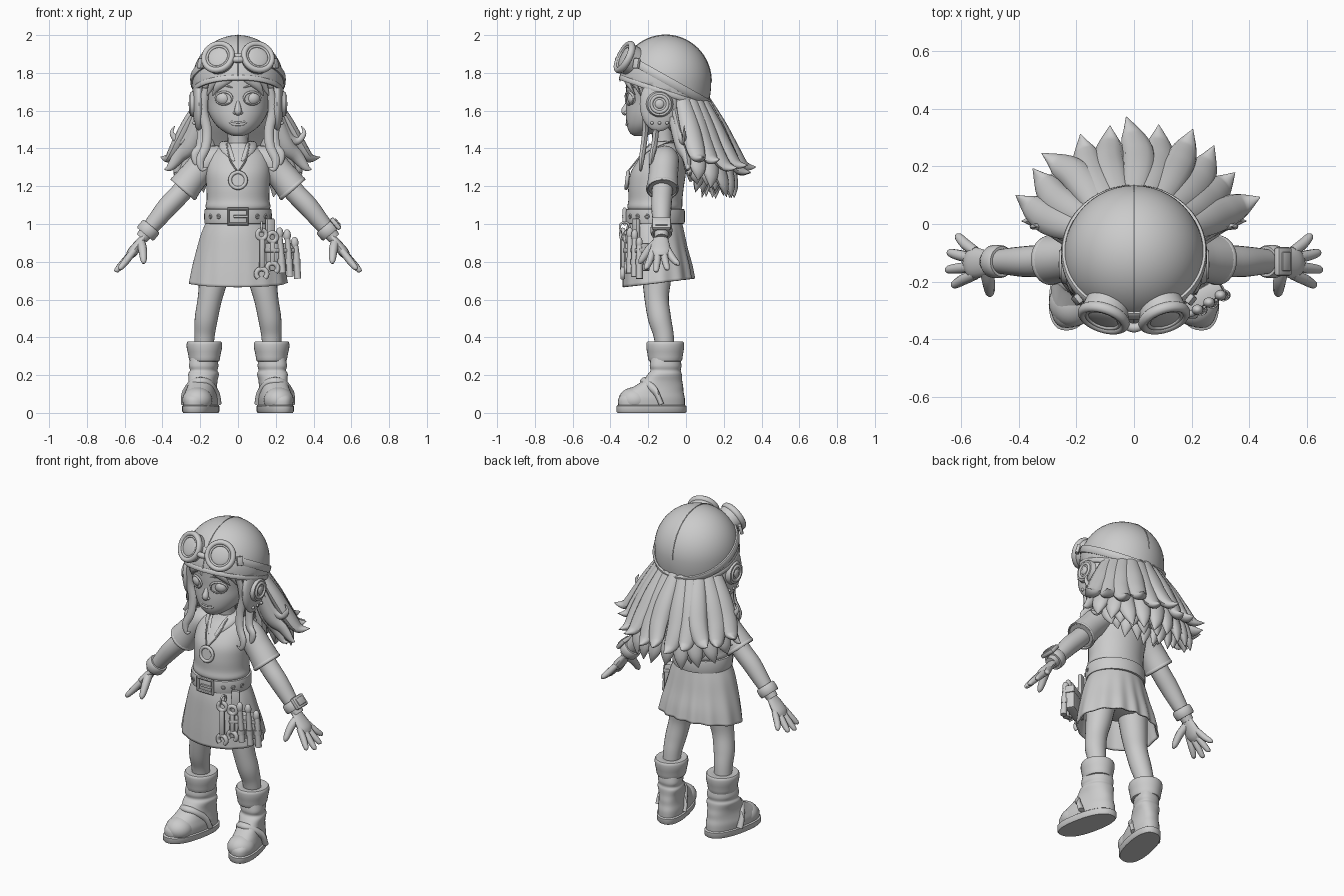
import bpy, bmesh, math, random
from mathutils import Vector, Matrix

random.seed(4)
if "Cube" in bpy.data.objects:
    bpy.data.objects.remove(bpy.data.objects["Cube"])

clay = bpy.data.materials.new("plain_grey")
clay.use_nodes = True
clay.diffuse_color = (.6, .6, .6, 1)
clay.node_tree.nodes["Principled BSDF"].inputs["Base Color"].default_value = (.6, .6, .6, 1)
SIDES = ((1, "left"), (-1, "right"))


# ---- helpers ----
def finish(bm, name, thickness=0):
    bmesh.ops.recalc_face_normals(bm, faces=bm.faces)
    mesh = bpy.data.meshes.new(name)
    bm.to_mesh(mesh)
    bm.free()
    mesh.materials.append(clay)
    mesh.shade_smooth()
    mesh.set_sharp_from_angle(angle=math.radians(42))
    obj = bpy.data.objects.new(name, mesh)
    bpy.context.collection.objects.link(obj)
    if thickness:
        solid = obj.modifiers.new("thickness", "SOLIDIFY")
        solid.thickness = thickness


def spline(points, steps, closed=False):
    n, out = len(points), []
    for i in range(n if closed else n - 1):
        near = [points[(i + k) % n if closed else min(max(i + k, 0), n - 1)] for k in (-1, 0, 1, 2)]
        for j in range(steps):
            t = j / steps
            out.append([(2*q + (r-p)*t + (2*p - 5*q + 4*r - s)*t*t + (3*q - p - 3*r + s)*t**3) / 2
                        for p, q, r, s in zip(*near)])
    return out if closed else out + [list(points[-1])]


def section(count, square):
    for k in range(count):
        a = math.tau * k / count
        c, s = math.cos(a), math.sin(a)
        yield math.copysign(abs(c)**square, c), math.copysign(abs(s)**square, s)


def skin(name, rings, closed=False, caps=True, thickness=0):
    bm = bmesh.new()
    rows = [[bm.verts.new(p) for p in ring] for ring in rings]
    n = len(rows[0])
    for a, b in zip(rows, rows[1:] + rows[:1] if closed else rows[1:]):
        for k in range(n):
            bm.faces.new((a[k], a[(k+1) % n], b[(k+1) % n], b[k]))
    if caps and not closed:
        bm.faces.new(rows[0])
        bm.faces.new(rows[-1])
    finish(bm, name, thickness)


def loft(name, rings, steps=4, count=32, square=1, warp=None, caps=True, thickness=0):
    """Stack of level ellipses given as (z, x, y, radius_x, radius_y)."""
    stack = [[Vector((x + rx*c, y + ry*s, z)) for c, s in section(count, square)]
             for z, x, y, rx, ry in spline(rings, steps)]
    if warp:
        stack = [[warp(p) for p in ring] for ring in stack]
    skin(name, stack, caps=caps, thickness=thickness)


def tube(name, points, flat=1, normal=(0, 1, .01), steps=5, count=10, closed=False, square=1):
    """Swept section along (x, y, z, radius) points; flat scales it along the normal."""
    path = spline(points, steps, closed)
    spots, n, rings = [Vector(p[:3]) for p in path], len(path), []
    for i, p in enumerate(path):
        before = spots[i - 1] if closed or i else spots[i]
        after = spots[(i + 1) % n] if closed else spots[min(i + 1, n - 1)]
        ahead = (after - before).normalized()
        wide = ahead.cross(Vector(normal)).normalized()
        thick = wide.cross(ahead)
        r = max(p[3], .001)
        rings.append([spots[i] + wide*r*c + thick*r*flat*s for c, s in section(count, square)])
    skin(name, rings, closed)


def place(centre, axis=(0, 0, 1)):
    return Matrix.Translation(centre) @ Vector(axis).to_track_quat("Z", "Y").to_matrix().to_4x4()


def hoop(name, centre, axis, radius, r, flat=1, square=1):
    m = place(centre, axis)
    pts = [(*(m @ Vector((radius*c, radius*s, 0))), r) for c, s in section(32, 1)]
    tube(name, pts, flat, axis, 1, 10, True, square)


def disc(name, centre, axis, radius, depth, top=None):
    bm = bmesh.new()
    bmesh.ops.create_cone(bm, cap_ends=True, segments=32, radius1=radius,
                          radius2=top or radius, depth=depth, matrix=place(centre, axis))
    finish(bm, name)


def ball(name, centre, radii, axis=(0, 0, 1)):
    bm = bmesh.new()
    bmesh.ops.create_uvsphere(bm, u_segments=24, v_segments=16, radius=1,
                              matrix=place(centre, axis) @ Matrix.Diagonal((*radii, 1)))
    finish(bm, name)


def box(name, centre, size, axis=(0, -1, 0), bevel=.01):
    bm = bmesh.new()
    bmesh.ops.create_cube(bm, size=1, matrix=place(centre, axis) @ Matrix.Diagonal((*size, 1)))
    bmesh.ops.bevel(bm, geom=bm.edges[:], offset=bevel, segments=2, affect="EDGES", profile=.5)
    finish(bm, name)


# ---- head and face ----
loft("head", [(1.465, 0, -.25, .02, .02), (1.48, 0, -.235, .06, .06), (1.52, 0, -.2, .113, .113),
              (1.58, 0, -.165, .152, .153), (1.65, 0, -.135, .172, .18), (1.72, 0, -.125, .187, .192),
              (1.8, 0, -.12, .19, .19), (1.9, 0, -.12, .12, .12)], count=40)
tube("neck", [(0, -.11, 1.36, .07), (0, -.12, 1.43, .055), (0, -.13, 1.53, .06)], count=20)
tube("nose", [(0, -.304, 1.66, .006), (0, -.314, 1.63, .013), (0, -.324, 1.598, .02), (0, -.315, 1.58, .012)])
for z, r in ((1.537, .005), (1.527, .007)):
    tube("lip", [(-.055, -.301, 1.547, .002), (-.028, -.311, z + .003, r), (0, -.315, z, r),
                 (.028, -.311, z + .003, r), (.055, -.301, 1.547, .002)], .8)
for s, side in SIDES:
    ball(side + "_eye", (.075*s, -.272, 1.665), (.043, .038, .04))
    ball(side + "_nostril", (.015*s, -.317, 1.589), (.011, .012, .009))
    for name, sign, r in (("upper_lid", 1, .006), ("lower_lid", -1, .004)):
        arc = [math.pi * k / 6 for k in range(7)]
        tube(f"{side}_{name}", [((.075 + .044*math.cos(a))*s, -.297 + .021*math.cos(a) - .007*math.sin(a),
                                1.665 + sign*.034*math.sin(a), r) for a in arc])
    tube(side + "_brow", [(.03*s, -.317, 1.722, .003), (.08*s, -.301, 1.735, .006), (.125*s, -.27, 1.722, .003)])

# ---- helmet ----
DOME = Vector((0, -.108, 1.755))


def helmet_band(name, height, slope, grow, r, flat):
    pts = []
    for c, s in section(64, 1):
        y = DOME.y
        for _ in range(25):
            z = height + slope*y
            u = (z - DOME.z) / (.245 if z > DOME.z else .34)
            f = math.sqrt(max(1 - u*u, 0)) * grow
            y = DOME.y + .242*f*s
        pts.append((.242*f*c, y, z, r))
    tube(name, pts, flat, (0, -slope, 1), 1, 10, True, .6)


bm = bmesh.new()
bmesh.ops.create_uvsphere(bm, u_segments=48, v_segments=32, radius=1)
for v in bm.verts:
    v.co = DOME + Vector((v.co.x*.242, v.co.y*.242, v.co.z*(.245 if v.co.z > 0 else .34)))
bmesh.ops.bisect_plane(bm, geom=bm.verts[:] + bm.edges[:] + bm.faces[:], plane_co=(0, 0, 1.655),
                       plane_no=(0, .34, 1), clear_inner=True)
finish(bm, "helmet", .015)
helmet_band("helmet_rim", 1.658, -.34, .985, .008, 1.8)
helmet_band("goggle_strap", 1.705, -.56, 1.01, .009, 2.4)
arc = [math.radians(a) for a in range(0, 181, 5)]
tube("helmet_seam", [(0, DOME.y + .242*math.cos(a), DOME.z + .245*math.sin(a), .003) for a in arc], .8, (1, 0, 0), 1)
for s, side in SIDES:
    ball(side + "_ear_flap", (.207*s, -.145, 1.635), (.034, .1, .145))
    disc(side + "_ear_cup", (.238*s, -.14, 1.635), (s, 0, 0), .075, .03, .062)
    hoop(side + "_ear_ring", (.252*s, -.14, 1.635), (s, 0, 0), .043, .009)
    ball(side + "_ear_stud", (.25*s, -.14, 1.635), (.012, .025, .025))
    for y in (-.18, -.14, -.1):
        ball(side + "_flap_rivet", (.231*s, y, 1.535), (.01, .009, .009))
    # goggles
    axis = Vector((.28*s, -.84, .42)).normalized()
    eye = Vector((.105*s, -.325, 1.883))
    disc(side + "_goggle_housing", eye - axis*.03, axis, .078, .06, .086)
    hoop(side + "_goggle_rim", eye, axis, .077, .016, 1.2)
    hoop(side + "_goggle_inner_rim", eye + axis*.006, axis, .06, .007)
    ball(side + "_goggle_lens", eye, (.06, .06, .014), axis)
    box(side + "_strap_clip", (.197*s, -.262, 1.85), (.035, .055, .02), (.75*s, -.6, .25), .005)
tube("goggle_bridge", [(-.04, -.345, 1.87, .014), (0, -.36, 1.87, .017), (.04, -.345, 1.87, .014)])

# ---- hair ----
loft("hair_mass", [(1.69, 0, -.06, .2, .15), (1.55, 0, 0, .205, .13), (1.42, 0, .08, .22, .1),
                   (1.31, 0, .12, .19, .07), (1.24, 0, .13, .14, .04)])
LAYERS = (  # strand count, spread in degrees, half width, (distance, height) path
    (11, 66, .055, ((.19, 1.68), (.275, 1.52), (.34, 1.39), (.395, 1.3), (.46, 1.285))),
    (10, 62, .054, ((.17, 1.66), (.25, 1.48), (.32, 1.33), (.36, 1.21), (.37, 1.13))),
    (9, 56, .05, ((.15, 1.64), (.22, 1.45), (.26, 1.3), (.28, 1.2), (.28, 1.13))),
    (7, 50, .045, ((.14, 1.64), (.18, 1.45), (.2, 1.31), (.21, 1.22), (.2, 1.15))))
for amount, spread, width, profile in LAYERS:
    for i in range(amount):
        t = 2*i/(amount - 1) - 1
        a = math.radians(spread) * t
        drift, drop, reach = (random.uniform(-k, k) for k in (.07, .025, .02))
        pts = []
        for k, (dist, z) in enumerate(profile):
            turn = a + drift*math.sin(k*1.1)
            dist += reach*k/4
            pts.append((dist*math.sin(turn), -.1 + dist*math.cos(turn),
                        z + (.09*t*t + drop)*k/4, width*(.7, 1, 1, .75, .03)[k]))
        tube("back_strand", pts, .65, (math.sin(a), math.cos(a), .5), 6, 12)
for s, side in SIDES:
    tube(side + "_flick", [(.2*s, -.06, 1.6, .03), (.25*s, -.03, 1.47, .035), (.31*s, -.01, 1.44, .022),
                           (.35*s, -.01, 1.48, .012), (.335*s, -.01, 1.52, .002)], .7)
    tube(side + "_outer_curl", [(.2*s, -.07, 1.56, .035), (.25*s, -.03, 1.42, .045), (.31*s, 0, 1.36, .035),
                                (.36*s, .01, 1.3, .02), (.39*s, .01, 1.29, .002)], .7)
    tube(side + "_inner_curl", [(.18*s, -.06, 1.55, .03), (.21*s, -.02, 1.42, .04), (.26*s, .01, 1.33, .032),
                                (.3*s, .02, 1.27, .018), (.34*s, .02, 1.27, .002)], .7)
    for k in range(2):
        d = .028*k
        tube(side + "_front_lock", [((.17 + d)*s, -.235 + 2*d, 1.72, .018), ((.185 + d)*s, -.215 + 2*d, 1.6, .026),
             ((.165 + d)*s, -.215 + 2*d, 1.5, .026), ((.17 + d)*s, -.225 + 2*d, 1.41, .025),
             ((.2 + d)*s, -.235 + 2*d, 1.34 + d, .022), ((.19 + d)*s, -.24 + 2*d, 1.29 + d, .013),
             ((.16 + d)*s, -.24 + 2*d, 1.3 + d, .002)], .65)
    for k in range(3):
        d = .028*k
        tube(side + "_bang", [((.01 + d)*s, -.322, 1.795, .015), ((.055 + d)*s, -.318 + d/2, 1.768, .024),
             ((.105 + d)*s, -.297 + d, 1.73 + d/3, .021), ((.135 + d)*s, -.268 + d, 1.68, .002)], .5)

# ---- shirt, collar and necklace ----
loft("shirt", [(1.43, 0, -.12, .07, .06), (1.4, 0, -.115, .12, .085), (1.36, 0, -.12, .16, .115),
               (1.28, 0, -.145, .172, .145), (1.2, 0, -.158, .168, .147), (1.13, 0, -.162, .166, .143),
               (1.09, 0, -.165, .172, .145), (1.06, 0, -.165, .157, .135), (1, 0, -.165, .157, .135)], count=40)
for s, side in SIDES:
    tube(side + "_sleeve", [(.08*s, -.11, 1.345, .07), (.16*s, -.115, 1.33, .078), (.23*s, -.12, 1.26, .078),
                            (.29*s, -.125, 1.185, .085)], count=24)
    hoop(side + "_sleeve_hem", (.287*s, -.125, 1.188), (.65*s, 0, -.75), .08, .007, 1.6)
    tube(side + "_collar", [(.055*s, -.07, 1.435, .02), (.078*s, -.13, 1.428, .024), (.063*s, -.198, 1.4, .028),
                            (.02*s, -.26, 1.335, .006)], .3, (.3*s, -.8, .6))
    tube(side + "_chain", [(.06*s, -.19, 1.425, .004), (.042*s, -.258, 1.34, .004), (.008*s, -.302, 1.285, .004)])
hoop("pendant_ring", (0, -.312, 1.232), (0, -1, .12), .042, .01)
disc("pendant_plate", (0, -.307, 1.232), (0, -1, .12), .04, .012)


# ---- skirt, belt and buckle ----
def pleat(p):
    a, k = math.atan2(p.y + .16, p.x), max((1.02 - p.z) / .35, 0)
    wave = 1 + k*(.018 + .014*math.sin(a)) * math.sin(14*a)
    return Vector((p.x*wave, -.16 + (p.y + .16)*wave, p.z + .12*k*(p.y + .34)))


loft("skirt", [(1.03, 0, -.165, .16, .14), (.95, 0, -.165, .193, .155), (.85, 0, -.16, .22, .168),
               (.75, 0, -.152, .244, .182), (.665, 0, -.147, .26, .19)], count=144, warp=pleat, caps=False, thickness=.01)
loft("shorts", [(1, 0, -.16, .15, .12), (.88, 0, -.155, .18, .125), (.82, 0, -.15, .17, .11), (.79, 0, -.15, .1, .08)])
tube("belt", [(.168*c, -.165 + .148*s, 1.04, .011) for c, s in section(48, 1)], 3.6, (0, 0, 1), 1, 12, True, .4)
tube("buckle", [(x, -.325, 1.04 + z, .01) for x, z in ((-.05, -.04), (.05, -.04), (.05, .04), (-.05, .04))],
     1, (0, -1, 0), 1, 8, True)
box("buckle_prong", (.015, -.333, 1.04), (.08, .014, .014), bevel=.004)
for deg in (215, 235, 305, 325, 345):
    c, s = math.cos(math.radians(deg)), math.sin(math.radians(deg))
    hoop("belt_eyelet", (.179*c, -.165 + .159*s, 1.04), (c, s, 0), .009, .004)


# ---- tools on the left hip ----
def spanner(x, y, top, low):
    box("spanner_handle", (x, y, (top + low)/2), (.028, top - low - .04, .022), (.3, -1, 0), .005)
    hoop("spanner_ring", (x, y, top), (.3, -1, 0), .024, .012)
    jaw = [math.radians(a) for a in range(-50, 231, 35)]
    tube("spanner_jaw", [(x + .028*math.cos(a), y, low + .028*math.sin(a), .013) for a in jaw])


spanner(.125, -.335, .945, .735)
hoop("tool_hook", (.125, -.325, .985), (1, 0, 0), .025, .006)
out = (.5, -.86, 0)
box("tool_pouch", (.228, -.257, .825), (.17, .15, .06), out)
box("pouch_strap", (.23, -.26, .86), (.18, .022, .072), out, .005)
box("pouch_hanger", (.17, -.265, .95), (.05, .16, .025), out, .008)
spanner(.182, -.315, .93, .765)
for k, (top, low) in enumerate(((.95, .74), (.94, .72), (.9, .71))):
    x, y = .22 + .04*k, -.297 + .025*k
    tube("tool_shaft", [(x, y, top, .014), (x + .008, y, .85, .016), (x + .016, y, low, .019)], count=12)
    ball("tool_grip", (x, y, top), (.02, .018, .032))
    disc("tool_collar", (x + .01, y, .8), (0, 0, 1), .021, .03)

# ---- arms, hands and wristwear ----
for s, side in SIDES:
    tube(side + "_arm", [(.19*s, -.12, 1.31, .055), (.29*s, -.125, 1.18, .055), (.37*s, -.13, 1.095, .054),
                         (.44*s, -.13, 1.01, .046), (.51*s, -.13, .925, .034)], count=20)
    tube(side + "_palm", [(.49*s, -.13, .945, .03), (.525*s, -.135, .895, .048), (.56*s, -.135, .85, .054),
                          (.58*s, -.135, .825, .035)], .5, (.8*s, 0, .6), count=16)
    for y, reach, x, z in ((-.175, -.21, .622, .768), (-.148, -.158, .642, .755),
                           (-.12, -.1, .636, .765), (-.095, -.045, .608, .79)):
        tube(side + "_finger", [(.55*s, y, .86, .018), ((.56 + x)/2*s, (y + reach)/2, (.845 + z)/2, .019),
                                (x*s, reach, z, .014), ((x + .006)*s, reach, z - .009, .004)])
    tube(side + "_thumb", [(.515*s, -.15, .905, .024), (.505*s, -.195, .865, .023), (.5*s, -.235, .81, .017),
                           (.5*s, -.247, .79, .005)])
    hoop(side + "_bracelet", (.475*s, -.13, .967), (.64*s, 0, -.77), .047, .011, 2.6, .6)
face = Vector((.77, 0, .64))
wrist = Vector((.475, -.13, .967))
box("watch_case", wrist + face*.054, (.1, .075, .026), face)
box("watch_glass", wrist + face*.067, (.065, .045, .012), face, .004)

# ---- legs and boots ----
for s, side in SIDES:
    tube(side + "_leg", [(.11*s, -.15, .87, .09), (.132*s, -.155, .7, .075), (.15*s, -.155, .6, .064),
                         (.168*s, -.14, .5, .061), (.176*s, -.12, .42, .054), (.18*s, -.11, .34, .05)], count=24)
    ball(side + "_knee", (.161*s, -.175, .55), (.04, .035, .06))
    loft(side + "_boot_cuff", [(.272, .178*s, -.11, .055, .06), (.274, .178*s, -.11, .078, .086),
         (.31, .178*s, -.11, .086, .094), (.35, .178*s, -.11, .094, .1), (.378, .178*s, -.11, .088, .094),
         (.374, .178*s, -.11, .05, .05)], 3)
    splay = lambda p: Vector((p.x - .2*s*(p.y + .1), p.y, p.z))
    loft(side + "_boot", [(.03, .18*s, -.182, .08, .176), (.075, .18*s, -.182, .083, .176), (.11, .18*s, -.168, .077, .155),
         (.14, .18*s, -.145, .072, .13), (.17, .18*s, -.125, .072, .105), (.205, .18*s, -.112, .078, .09),
         (.225, .18*s, -.108, .07, .08), (.25, .18*s, -.108, .075, .084), (.29, .18*s, -.108, .068, .078)],
         square=.85, warp=splay)
    ball(side + "_toe_cap", (.215*s, -.272, .068), (.08, .085, .068))
    loft(side + "_sole", [(0, .18*s, -.183, .082, .18), (.008, .18*s, -.183, .088, .186), (.036, .18*s, -.183, .088, .186),
         (.042, .18*s, -.183, .08, .176)], 1, 40, .85, splay)
    tube(side + "_instep_strap", [((.198 + x)*s, y, z, .02) for x, y, z in
         ((-.092, -.13, .045), (-.08, -.16, .11), (-.048, -.205, .158), (0, -.226, .172),
          (.048, -.205, .158), (.08, -.16, .11), (.084, -.13, .045))], .7, (0, -.7, .7), count=12)
